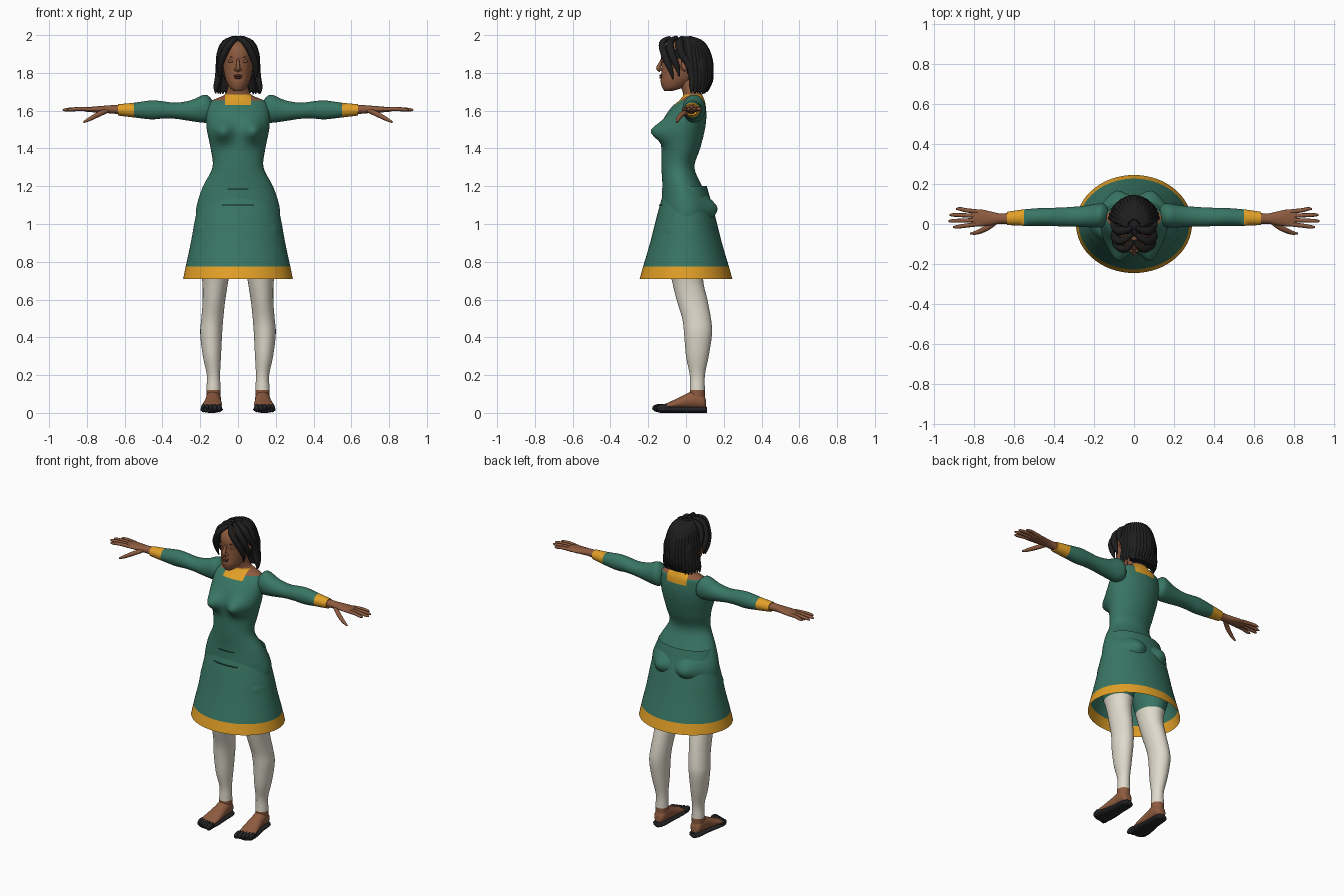
import bpy, bmesh, math, random
from mathutils import Vector, Matrix

random.seed(4)
if "Cube" in bpy.data.objects:
    bpy.data.objects.remove(bpy.data.objects["Cube"])


def colour(name, r, g, b):
    mat = bpy.data.materials.new(name)
    mat.use_nodes = True
    mat.diffuse_color = (r, g, b, 1)
    shader = next(n for n in mat.node_tree.nodes if n.type == "BSDF_PRINCIPLED")
    shader.inputs["Base Color"].default_value = (r, g, b, 1)
    shader.inputs["Roughness"].default_value = .8
    return mat


GREEN = colour("dress green", .04, .18, .125)
GOLD = colour("trim gold", .76, .35, .02)
SKIN = colour("skin brown", .27, .105, .05)
WHITE = colour("legging white", .74, .7, .6)
BLACK = colour("hair black", .013, .013, .014)
SHOE = colour("shoe black", .018, .018, .02)
LIP = colour("lip brown", .16, .05, .03)
SEAM = colour("seam dark green", .012, .05, .035)


def finish(name, bm, mats, rule=None):
    """Turn a bmesh into a smooth object, coloured face by face with a rule."""
    bmesh.ops.recalc_face_normals(bm, faces=bm.faces)
    mesh = bpy.data.meshes.new(name)
    for face in bm.faces:
        face.smooth = True
        face.material_index = rule(face.calc_center_median()) if rule else 0
    bm.to_mesh(mesh)
    bm.free()
    for mat in mats:
        mesh.materials.append(mat)
    mesh.set_sharp_from_angle(angle=math.radians(50))
    obj = bpy.data.objects.new(name, mesh)
    bpy.context.collection.objects.link(obj)
    return obj


def blend(keys, steps):
    """Catmull-Rom interpolation of key cross-sections."""
    out = []
    for i in range(len(keys) - 1):
        quad = [keys[max(i - 1, 0)], keys[i], keys[i + 1], keys[min(i + 2, len(keys) - 1)]]
        for k in range(steps):
            t = k / steps
            out.append([b + t * ((c - a) + t * ((2 * a - 5 * b + 4 * c - d)
                        + t * (3 * (b - c) + d - a))) / 2 for a, b, c, d in zip(*quad)])
    return out + [list(keys[-1])]


def section(axis, key, side):
    """Ring centre and half axes; key = station, then centre/extent pairs."""
    s, p, hp, q0, q1 = key
    q, hq = (q0 + q1) / 2, (q1 - q0) / 2
    if axis == "z":
        return Vector((p * side, q, s)), Vector((hp, 0, 0)), Vector((0, hq, 0))
    if axis == "x":
        return Vector((s * side, p, q)), Vector((0, hp, 0)), Vector((0, 0, hq))
    return Vector((p * side, s, q)), Vector((hp, 0, 0)), Vector((0, 0, hq))


def loft(name, axis, keys, mats, rule=None, side=1, sides=32, steps=4, cap=True, cuts=(), shape=None):
    bm = bmesh.new()
    rings = []
    for key in blend(keys, steps):
        c, u, v = section(axis, key, side)
        angles = [math.tau * i / sides for i in range(sides)]
        points = [c + u * math.cos(a) + v * math.sin(a) for a in angles]
        rings.append([bm.verts.new(shape(p, c) if shape else p) for p in points])
    for low, high in zip(rings, rings[1:]):
        for i in range(sides):
            j = (i + 1) % sides
            bm.faces.new((low[i], low[j], high[j], high[i]))
    if cap:
        bm.faces.new(rings[0])
        bm.faces.new(rings[-1])
    for where, value in cuts:
        normal = Vector([float(where == n) for n in "xyz"])
        bmesh.ops.bisect_plane(bm, geom=bm.verts[:] + bm.edges[:] + bm.faces[:],
                               plane_co=normal * value, plane_no=normal)
    return finish(name, bm, mats, rule)


def ball(name, centre, radii, mat, keep=None, detail=16):
    bm = bmesh.new()
    bmesh.ops.create_uvsphere(bm, u_segments=detail * 2, v_segments=detail, radius=1,
                              matrix=Matrix.Translation(centre) @ Matrix.Diagonal((*radii, 1)))
    if keep:
        gone = [f for f in bm.faces if not keep(f.calc_center_median())]
        bmesh.ops.delete(bm, geom=gone, context="FACES")
    return finish(name, bm, [mat])


def tubes(name, paths, mat):
    """Tapered round strands; every path point is (x, y, z, radius)."""
    curve = bpy.data.curves.new(name, "CURVE")
    curve.dimensions = "3D"
    curve.bevel_depth, curve.bevel_resolution, curve.use_fill_caps = 1, 2, True
    for path in paths:
        dense = blend(path, 4)
        spline = curve.splines.new("POLY")
        spline.points.add(len(dense) - 1)
        spline.use_smooth = True
        for point, (x, y, z, r) in zip(spline.points, dense):
            point.co, point.radius = (x, y, z, 1), r
    curve.materials.append(mat)
    obj = bpy.data.objects.new(name, curve)
    bpy.context.collection.objects.link(obj)


# Torso and neck, with bust and seat swelling out of the basic form
def figure(p, c):
    front = p.y < c.y
    height, size, width, amount = (1.49, .052, .085, -.067) if front else (1.08, .06, .09, .045)
    d = ((abs(p.x) - width) ** 2 + (p.z - height) ** 2) / size ** 2
    facing = min(1, abs(p.y - c.y) / .04)
    return p + Vector((0, amount * facing * math.exp(-d), 0))


def torso_colour(p):
    if p.z > 1.685:
        return 2
    if abs(p.x) < .07:
        return 1 if p.z > (1.63 if p.y < .03 else 1.615) else 0
    return 2 if p.z > 1.655 else 0


torso = [(.88, .13, -.08, .08), (.95, .2, -.11, .11), (1.02, .222, -.125, .125),
         (1.1, .218, -.13, .13), (1.2, .185, -.125, .085), (1.3, .135, -.13, .045),
         (1.4, .145, -.13, .075), (1.5, .165, -.135, .1), (1.57, .168, -.11, .108),
         (1.62, .16, -.075, .105), (1.65, .145, -.04, .1), (1.67, .1, -.022, .092),
         (1.685, .07, -.015, .085), (1.72, .055, -.025, .07), (1.78, .05, -.05, .05)]
loft("torso", "z", [(z, 0, w, f, b) for z, w, f, b in torso], [GREEN, GOLD, SKIN], torso_colour,
     sides=64, steps=5, shape=figure,
     cuts=[("x", .07), ("x", -.07), ("z", 1.615), ("z", 1.63), ("z", 1.655), ("z", 1.685)])

# Flared open skirt with a gold hem, and waist seams
skirt = [(z, 0, w, -d, d) for z, w, d in
         [(.71, .29, .245), (.775, .277, .227), (.9, .25, .19), (1.05, .222, .152), (1.2, .18, .11)]]
loft("skirt", "z", skirt, [GREEN, GOLD], lambda p: int(p.z < .775), sides=64, cap=False,
     cuts=[("z", .775)])
for name, z, half, depth, wide in (("upper_seam", 1.185, .055, .126, .19),
                                   ("lower_seam", 1.1, .085, .14, .209)):
    xs = [half * i / 4 for i in range(-4, 5)]
    tubes(name, [[(x, -depth * math.sqrt(1 - (x / wide) ** 2), z, .003) for x in xs]], SEAM)

# Limbs, built once for each side
leg = [(1.05, .125, .08, -.09, .09), (.97, .128, .108, -.13, .125), (.86, .127, .102, -.12, .12),
       (.72, .12, .072, -.08, .09), (.6, .127, .06, -.05, .113), (.5, .136, .058, -.02, .132),
       (.42, .142, .058, -.01, .138), (.3, .138, .048, 0, .12), (.2, .13, .035, .02, .1),
       (.12, .13, .038, .02, .1), (.06, .13, .036, .02, .1)]
foot = [(.105, .13, .02, .025, .07), (.09, .13, .034, .02, .1), (.05, .13, .04, .02, .12),
        (0, .132, .043, .02, .1), (-.05, .135, .05, .02, .075), (-.1, .14, .053, .02, .052),
        (-.13, .142, .045, .02, .04)]
sole = [(.112, .13, .022, 0, .032), (.09, .13, .04, 0, .034), (0, .133, .047, 0, .034),
        (-.08, .139, .059, 0, .036), (-.13, .141, .057, 0, .036), (-.15, .141, .04, .004, .03)]
arm = [(.13, .045, .04, 1.55, 1.645), (.15, .045, .056, 1.54, 1.672), (.18, .042, .06, 1.536, 1.684),
       (.25, .038, .053, 1.545, 1.655), (.33, .036, .048, 1.557, 1.642), (.4, .035, .046, 1.558, 1.65),
       (.46, .035, .045, 1.554, 1.654), (.55, .032, .041, 1.564, 1.642), (.635, .028, .033, 1.574, 1.634)]
palm = [(.61, .028, .028, 1.58, 1.63), (.67, .027, .026, 1.585, 1.629), (.71, .028, .033, 1.588, 1.626),
        (.76, .03, .042, 1.591, 1.622), (.8, .03, .043, 1.594, 1.618), (.815, .03, .038, 1.598, 1.614)]
for label, s in (("left", 1), ("right", -1)):
    loft(label + "_leg", "z", leg, [GREEN, WHITE, SKIN],
         lambda p: 0 if p.z > .76 else 1 if p.z > .12 else 2, s, cuts=[("z", .76), ("z", .12)])
    loft(label + "_foot", "y", foot, [SKIN], side=s, sides=24)
    loft(label + "_sole", "y", sole, [SHOE], side=s, sides=24)
    for i in range(5):
        ball(f"{label}_shoe_toe_{i + 1}", (s * (.1 + .021 * i), -.142 + .007 * i, .025),
             (.016 - .001 * i, .037, .022), SHOE, detail=8)
    loft(label + "_sleeve", "x", arm, [GREEN, GOLD], lambda p: int(abs(p.x) > .55), s,
         cuts=[("x", s * .55)])
    loft(label + "_palm", "x", palm, [SKIN], side=s, sides=24)
    fingers = []
    for i, reach in enumerate((.905, .928, .922, .89)):
        y, spread = -.001 + .021 * i, .009 * (i - 1.5)
        fingers.append([(s * .78, y, 1.607, .011), (s * .84, y + spread / 2, 1.609, .0105),
                        (s * (reach - .02), y + spread, 1.605, .009), (s * reach, y + spread, 1.603, .004)])
    fingers.append([(s * .69, .012, 1.602, .013), (s * .735, -.02, 1.582, .014),
                    (s * .785, -.042, 1.556, .011), (s * .818, -.048, 1.538, .005)])
    tubes(label + "_fingers", fingers, SKIN)

# Head and face
head = [(1.705, .022, -.115, -.07), (1.72, .043, -.125, -.02), (1.75, .06, -.134, .03),
        (1.78, .07, -.132, .06), (1.82, .077, -.13, .08), (1.86, .081, -.13, .09),
        (1.9, .081, -.132, .09), (1.94, .07, -.118, .075), (1.965, .045, -.085, .05), (1.975, .01, -.03, 0)]
loft("head", "z", [(z, 0, w, f, b) for z, w, f, b in head], [SKIN])
tubes("nose", [[(0, -.127, 1.873, .006), (0, -.136, 1.85, .009), (0, -.146, 1.825, .012),
                (0, -.134, 1.812, .01)]], SKIN)
ball("upper_lip", (0, -.132, 1.785), (.024, .01, .006), LIP, detail=8)
ball("lower_lip", (0, -.131, 1.774), (.021, .01, .006), LIP, detail=8)
for label, s in (("left", 1), ("right", -1)):
    ball(label + "_nostril", (s * .012, -.132, 1.817), (.01, .011, .008), SKIN, detail=8)
    ball(label + "_eyelid", (s * .034, -.113, 1.862), (.018, .01, .009), SKIN, detail=8)
    ball(label + "_lashes", (s * .034, -.119, 1.857), (.016, .005, .002), LIP, detail=8)
    tubes(label + "_brow", [[(s * .016, -.127, 1.878, .002), (s * .036, -.118, 1.884, .003),
                             (s * .055, -.098, 1.878, .001)]], BLACK)
    ball(label + "_ear", (s * .086, -.008, 1.84), (.012, .018, .032), SKIN, detail=8)

# Hair: scalp cap, bulk at the back, and overlapping locks
ball("hair_cap", (0, .005, 1.86), (.1, .125, .13), BLACK, detail=24,
     keep=lambda p: p.z > 1.76 and (p.y > .012 or p.z > 1.95 - .4 * abs(p.x) - .5 * (p.y + .12)))
bulk = [(1.7, .1, .05, .115), (1.78, .104, .02, .128), (1.86, .1, .015, .128), (1.93, .07, .01, .1)]
loft("hair_bulk", "z", [(z, 0, w, f, b) for z, w, f, b in bulk], [BLACK])
locks = []
for s in (1, -1):
    locks.append([(s * .004, -.085, 1.984, .012), (s * .04, -.125, 1.958, .018), (s * .079, -.113, 1.89, .019),
                  (s * .096, -.085, 1.825, .016), (s * .09, -.068, 1.765, .003)])
    locks.append([(s * .008, -.05, 1.986, .012), (s * .06, -.085, 1.958, .02), (s * .093, -.072, 1.89, .021),
                  (s * .101, -.046, 1.83, .015), (s * .1, -.035, 1.78, .003)])
    locks.append([(s * .008, -.02, 1.986, .012), (s * .065, -.035, 1.956, .022), (s * .094, -.022, 1.9, .019),
                  (s * .101, .02, 1.83, .017), (s * .112, .035, 1.72, .003)])
    for i in range(9):
        a = math.radians(100 + 9.5 * i)
        dx, dy = s * math.sin(a), -math.cos(a)
        tip = 1.685 + random.uniform(0, .025)
        locks.append([(dx * .03, dy * .04 - .02, 1.984, .012), (dx * .07, dy * .085, 1.95, .019),
                      (dx * .095, dy * .122, 1.87, .02), (dx * .105, .012 + dy * .115, 1.78, .019),
                      (dx * .118, .012 + dy * .11, tip + .035, .014), (dx * .12, .01 + dy * .105, tip, .003)])
tubes("hair_locks", locks, BLACK)
